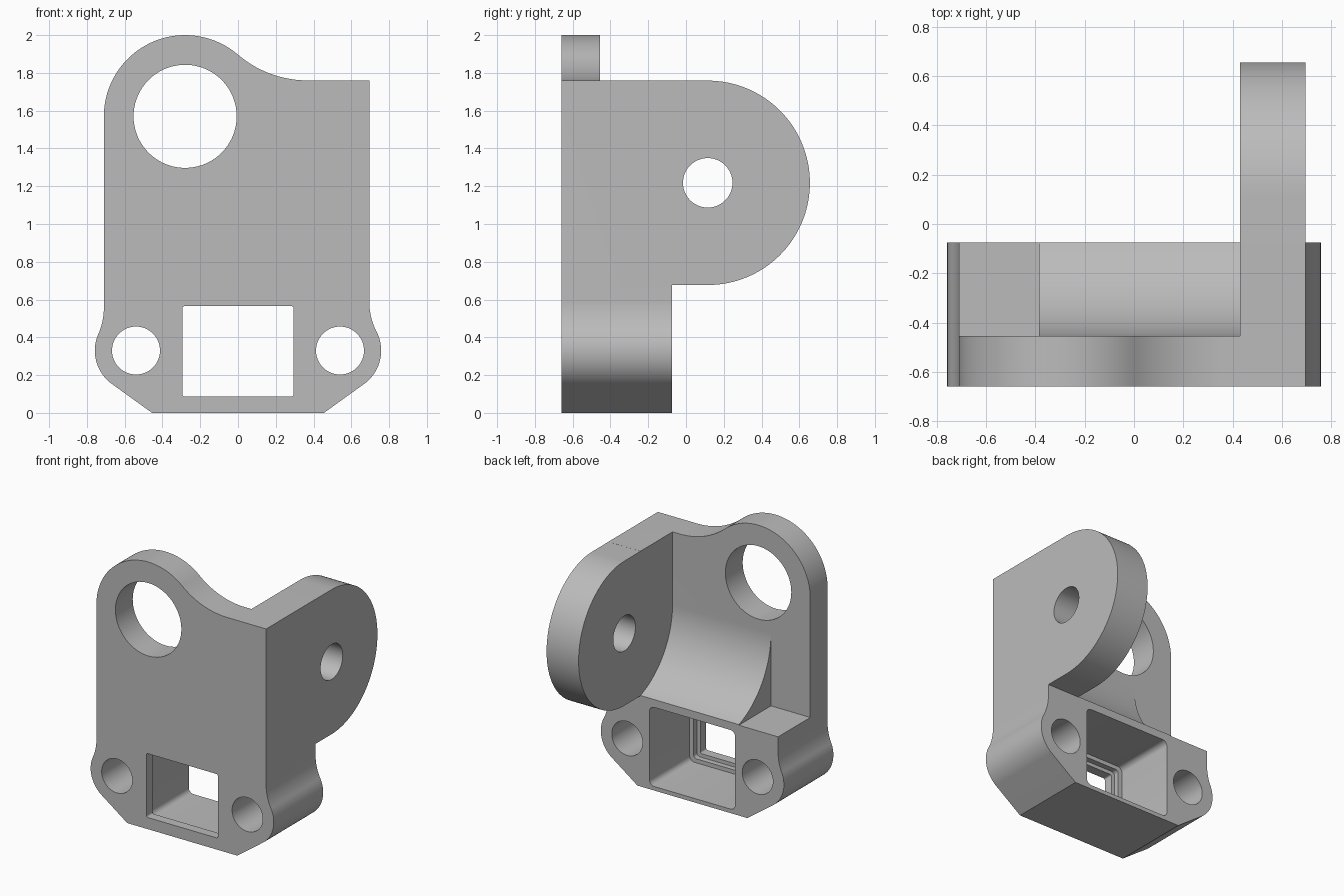
import bpy
import bmesh
from math import cos, sin, radians

cube = bpy.data.objects.get("Cube")
if cube:
    bpy.data.objects.remove(cube, do_unlink=True)

grey = bpy.data.materials.new("plain_grey")
grey.use_nodes = True
tone = (0.5, 0.5, 0.5, 1)
grey.diffuse_color = tone
grey.node_tree.nodes["Principled BSDF"].inputs["Base Color"].default_value = tone


def arc(cu, cv, r, start, end, steps=24):
    angles = [radians(start + (end - start) * i / steps) for i in range(steps + 1)]
    return [(cu + r * cos(a), cv + r * sin(a)) for a in angles]


def circle(cu, cv, r, steps=72):
    return arc(cu, cv, r, 0, 360, steps)[:-1]


def rounded_rect(hw, low, high, r):
    points = []
    corners = [(hw - r, low + r), (hw - r, high - r), (r - hw, high - r), (r - hw, low + r)]
    for i, (u, v) in enumerate(corners):
        points += arc(u, v, r, 90 * i - 90, 90 * i, 6)
    return points


def prism(name, outline, axis, lo, hi):
    """Extrude an outline along x (outline in y, z) or along y (outline in x, z)."""
    bm = bmesh.new()
    place = (lambda u, v: (lo, u, v)) if axis == "x" else (lambda u, v: (u, lo, v))
    face = bm.faces.new([bm.verts.new(place(u, v)) for u, v in outline])
    grown = bmesh.ops.extrude_face_region(bm, geom=[face])
    shift = (hi - lo, 0, 0) if axis == "x" else (0, hi - lo, 0)
    moved = [g for g in grown["geom"] if isinstance(g, bmesh.types.BMVert)]
    bmesh.ops.translate(bm, verts=moved, vec=shift)
    bmesh.ops.recalc_face_normals(bm, faces=bm.faces)
    mesh = bpy.data.meshes.new(name)
    bm.to_mesh(mesh)
    bm.free()
    mesh.materials.append(grey)
    obj = bpy.data.objects.new(name, mesh)
    bpy.context.collection.objects.link(obj)
    return obj


def combine(target, other, operation):
    mod = target.modifiers.new("combine", "BOOLEAN")
    mod.operation, mod.solver, mod.object = operation, "EXACT", other
    bpy.context.view_layer.objects.active = target
    bpy.ops.object.modifier_apply(modifier=mod.name)
    bpy.data.objects.remove(other, do_unlink=True)


front, back, plate_back = -0.66, -0.075, -0.455
ledge = 0.676
arm_in, arm_out, arm_top = 0.43, 0.695, 1.76
pivot = (0.115, 1.218)

# Body outline: ears at the bottom, ring at the top
outline = [(0.455, 0)]
outline += arc(0.54, 0.33, 0.218, -54.1, 27.2)
outline += arc(1.045, 0.59, 0.35, 207.2, 180)[1:]
outline += [(arm_out, arm_top)]
outline += arc(0.37, 2.33, 0.57, 270, 229.5)
outline += arc(-0.28, 1.57, 0.43, 49.5, 180, 48)[1:]
outline += arc(-1.06, 0.558, 0.35, 0, -23.7)
outline += arc(-0.54, 0.33, 0.218, 156.3, 234.1)[1:]
outline += [(-0.455, 0)]
bracket = prism("bracket_body", outline, "y", front, back)

# Clear the space behind the plate: flat ledge, then the concave sweep
ledge_cut = [(plate_back, ledge), (0.3, ledge), (0.3, 2.5), (plate_back, 2.5)]
combine(bracket, prism("ledge_cut", ledge_cut, "x", -1.2, -0.385), "DIFFERENCE")
sweep = arc(*pivot, 0.57, 270, 180, 48) + [(plate_back, 2.5), (pivot[0], 2.5)]
combine(bracket, prism("sweep_cut", sweep, "x", -0.5, arm_in), "DIFFERENCE")

# Side arm with rounded end
arm = [(-0.3, arm_top - 1.082)] + arc(*pivot, 0.541, -90, 90, 64) + [(-0.3, arm_top)]
combine(bracket, prism("side_arm", arm, "x", arm_in, arm_out), "UNION")

# Round holes
combine(bracket, prism("pivot_hole", circle(*pivot, 0.131), "x", 0.2, 1), "DIFFERENCE")
for u, v, r in [(-0.28, 1.57, 0.273), (-0.54, 0.33, 0.127), (0.54, 0.33, 0.127)]:
    combine(bracket, prism("round_hole", circle(u, v, r), "y", -1, 0.2), "DIFFERENCE")

# Stepped window, widening towards the back
for hw, low, high, r, start in [(0.295, 0.087, 0.565, 0.012, -1),
                                (0.322, 0.06, 0.592, 0.025, -0.59),
                                (0.355, 0.03, 0.622, 0.04, -0.55)]:
    step = prism("window_step", rounded_rect(hw, low, high, r), "y", start, 0.2)
    combine(bracket, step, "DIFFERENCE")

bpy.ops.object.select_all(action="DESELECT")
bracket.select_set(True)
bpy.context.view_layer.objects.active = bracket
bpy.ops.object.shade_smooth_by_angle(angle=radians(25))
